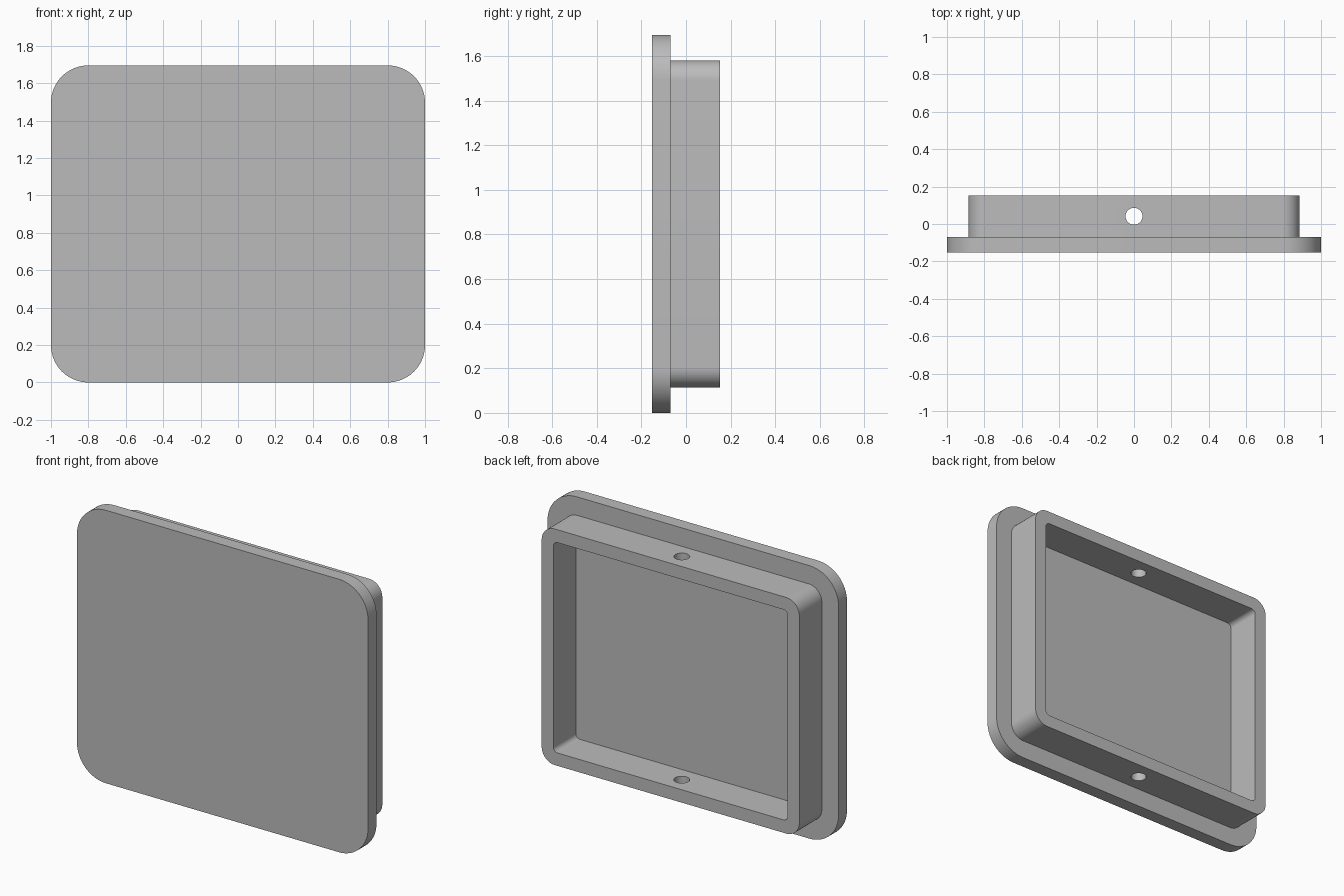
import bpy, bmesh, math

if "Cube" in bpy.data.objects:
    bpy.data.objects.remove(bpy.data.objects["Cube"], do_unlink=True)

# Overall dimensions
HEIGHT = 1.695
MID_Z = HEIGHT / 2
FRONT, STEP, BACK = -0.152, -0.069, 0.152
FRAME_X, FRAME_Z, WALL = 0.885, 0.733, 0.08

grey = bpy.data.materials.new("plain grey")
grey.use_nodes = True
colour = (0.5, 0.5, 0.5, 1)
grey.diffuse_color = colour
grey.node_tree.nodes["Principled BSDF"].inputs["Base Color"].default_value = colour


def rounded_loop(bm, half_x, half_z, radius, y, steps=16):
    """Rounded rectangle of vertices in the plane at depth y."""
    verts = []
    for quarter, (sx, sz) in enumerate([(1, 1), (-1, 1), (-1, -1), (1, -1)]):
        for i in range(steps + 1):
            a = (quarter + i / steps) * math.pi / 2
            verts.append(bm.verts.new((sx * (half_x - radius) + radius * math.cos(a), y,
                                       MID_Z + sz * (half_z - radius) + radius * math.sin(a))))
    return verts


def bridge(bm, a, b):
    for i in range(len(a)):
        j = (i + 1) % len(a)
        bm.faces.new((a[i], a[j], b[j], b[i]))


def finish(bm, name):
    bmesh.ops.recalc_face_normals(bm, faces=bm.faces)
    mesh = bpy.data.meshes.new(name)
    bm.to_mesh(mesh)
    bm.free()
    mesh.materials.append(grey)
    obj = bpy.data.objects.new(name, mesh)
    bpy.context.collection.objects.link(obj)
    return obj


def select_only(obj):
    bpy.ops.object.select_all(action='DESELECT')
    obj.select_set(True)
    bpy.context.view_layer.objects.active = obj


# Front plate
bm = bmesh.new()
front = rounded_loop(bm, 1, MID_Z, 0.2, FRONT)
back = rounded_loop(bm, 1, MID_Z, 0.2, STEP)
bm.faces.new(front)
bm.faces.new(back)
bridge(bm, front, back)
plate = finish(bm, "front_plate")

# Open rectangular rim behind the plate
bm = bmesh.new()
loops = [rounded_loop(bm, FRAME_X - inset, FRAME_Z - inset, radius, y)
         for inset, radius, y in [(0, 0.09, STEP), (0, 0.09, BACK),
                                  (WALL, 0.03, BACK), (WALL, 0.03, STEP)]]
for k in range(4):
    bridge(bm, loops[k], loops[(k + 1) % 4])
rim = finish(bm, "rear_rim")

# Round hole through the top and bottom walls
bpy.ops.mesh.primitive_cylinder_add(vertices=48, radius=0.045, depth=2,
                                    location=(0, (STEP + BACK) / 2, MID_Z))
cutter = bpy.context.object
cutter.name = "hole_cutter"
cutter.hide_render = True
cutter.data.materials.append(grey)
select_only(rim)
hole = rim.modifiers.new("holes", 'BOOLEAN')
hole.operation = 'DIFFERENCE'
hole.solver = 'EXACT'
hole.object = cutter
bpy.ops.object.modifier_apply(modifier=hole.name)
bpy.data.objects.remove(cutter, do_unlink=True)

# Smooth rounded corners, crisp edges
for obj in (plate, rim):
    select_only(obj)
    bpy.ops.object.shade_smooth_by_angle(angle=math.radians(30))
